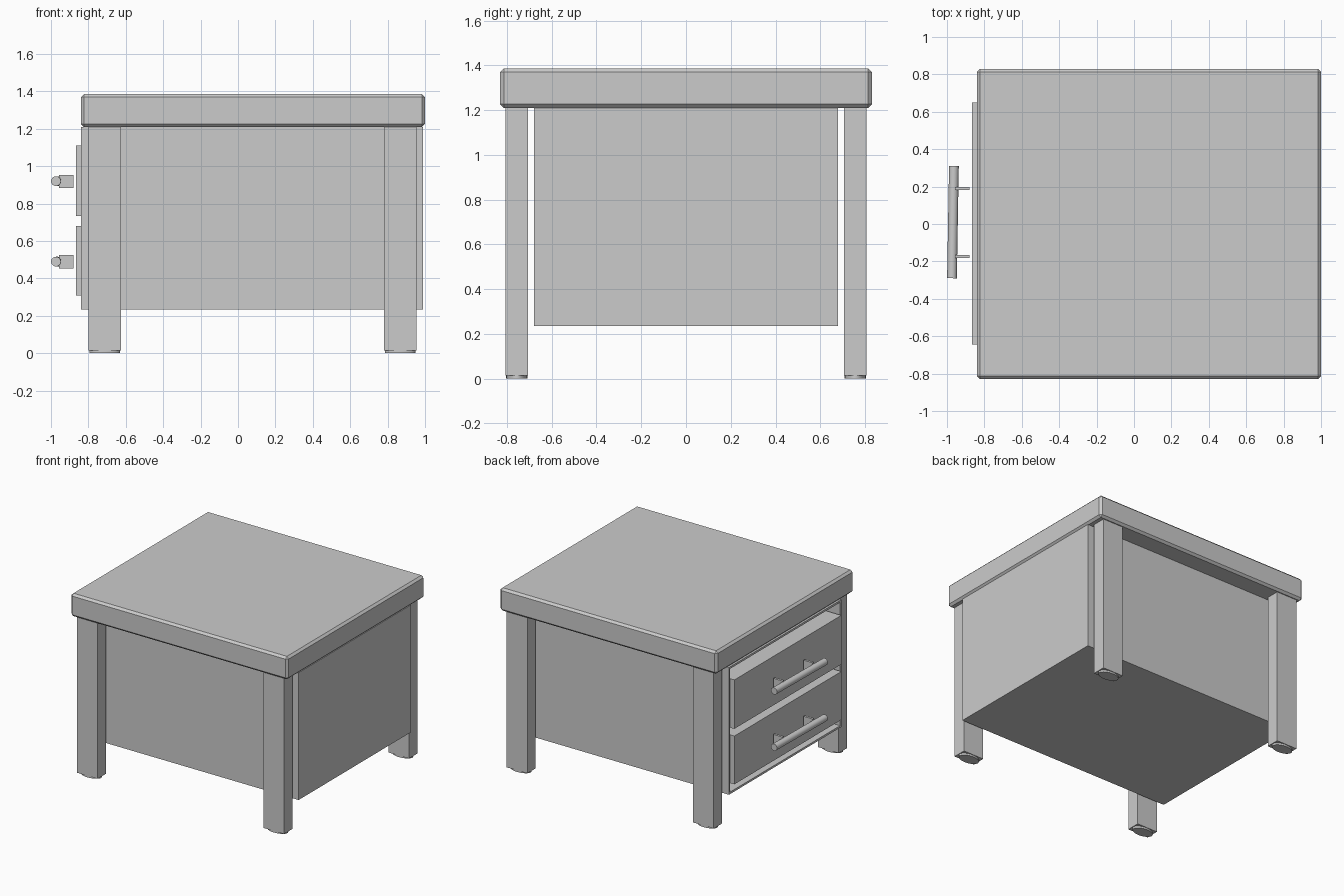
import bpy, bmesh, math
from mathutils import Matrix, Vector

if "Cube" in bpy.data.objects:
    bpy.data.objects.remove(bpy.data.objects["Cube"])


def finish(name, bm):
    bmesh.ops.recalc_face_normals(bm, faces=bm.faces)
    me = bpy.data.meshes.new(name)
    bm.to_mesh(me)
    bm.free()
    ob = bpy.data.objects.new(name, me)
    bpy.context.collection.objects.link(ob)
    return ob


def box(name, x, y, z, bevel=0):
    bm = bmesh.new()
    bmesh.ops.create_cube(bm, size=1)
    for v in bm.verts:
        v.co = [(a + b) / 2 + c * (b - a) for (a, b), c in zip((x, y, z), v.co)]
    ob = finish(name, bm)
    if bevel:
        m = ob.modifiers.new("bevel", 'BEVEL')
        m.width, m.segments = bevel, 1
    return ob


def smooth(ob):
    bpy.ops.object.select_all(action='DESELECT')
    ob.select_set(True)
    bpy.context.view_layer.objects.active = ob
    bpy.ops.object.shade_smooth_by_angle(angle=math.radians(35))


# Table top with chamfered edges
box("table_top", (-0.84, 1.0), (-0.83, 0.83), (1.21, 1.385), 0.016)

# Cabinet shell, open towards -x
bm = bmesh.new()
bmesh.ops.create_cube(bm, size=1)
for v in bm.verts:
    v.co = (0.075 + v.co.x * 1.83, v.co.y * 1.36, 0.7225 + v.co.z * 0.975)
bm.faces.ensure_lookup_table()
front = min(bm.faces, key=lambda f: f.calc_center_median().x)
bmesh.ops.inset_region(bm, faces=[front], thickness=0.022)
inner = bmesh.ops.extrude_discrete_faces(bm, faces=[front])["faces"][0]
bmesh.ops.translate(bm, verts=inner.verts, vec=(1.78, 0, 0))
finish("cabinet", bm)

# Legs with oval foot pads
for xn, xc in (("left", -0.7125), ("right", 0.8675)):
    for yn, s in (("front", -1), ("back", 1)):
        yc = s * 0.756
        box(f"{yn}_{xn}_leg", (xc - 0.0875, xc + 0.0875),
            (yc - 0.051, yc + 0.051), (0.014, 1.21))
        bm = bmesh.new()
        bmesh.ops.create_cone(
            bm, cap_ends=True, segments=32, radius1=1, radius2=1, depth=1,
            matrix=Matrix.LocRotScale(Vector((xc, yc, 0.01)), None,
                                      Vector((0.082, 0.047, 0.02))))
        smooth(finish(f"{yn}_{xn}_foot_pad", bm))

# Drawers, each with a slightly skewed bar handle on two flat posts
for name, z0, z1, hz in (("upper", 0.735, 1.11, 0.92), ("lower", 0.31, 0.68, 0.49)):
    box(f"{name}_drawer", (-0.865, 0.9), (-0.645, 0.65), (z0, z1))
    bm = bmesh.new()
    turn = Matrix.Rotation(math.radians(-1), 4, 'Z') @ Matrix.Rotation(math.pi / 2, 4, 'X')
    bmesh.ops.create_cone(
        bm, cap_ends=True, segments=32, radius1=0.026, radius2=0.026, depth=0.6,
        matrix=Matrix.Translation((-0.968, 0.01, hz)) @ turn)
    smooth(finish(f"{name}_handle_bar", bm))
    for side, y in (("front", -0.174), ("back", 0.19)):
        box(f"{name}_{side}_handle_post", (-0.957, -0.88), (y - 0.009, y + 0.009),
            (hz - 0.037, hz + 0.034))
